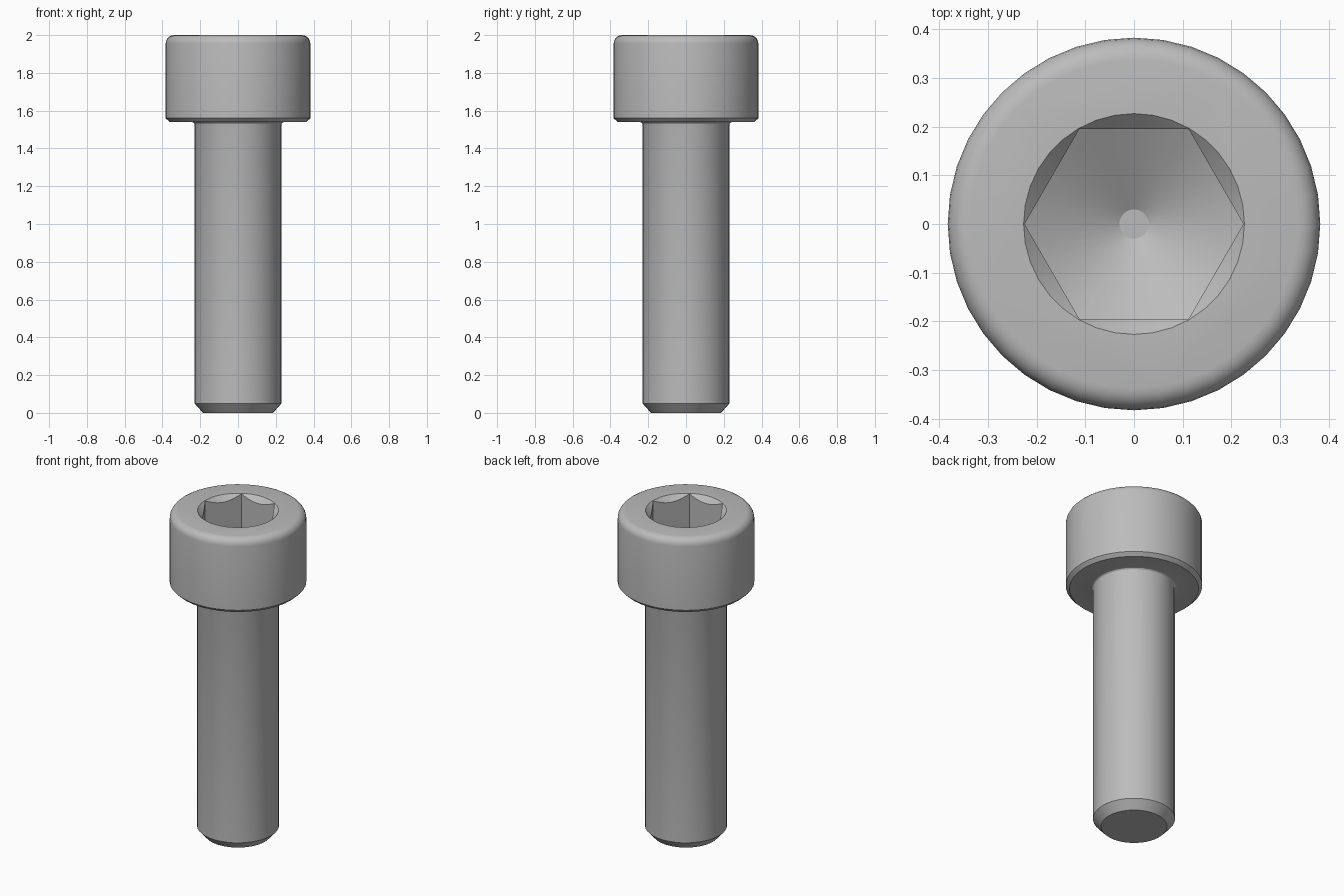
import bpy
import bmesh
from math import pi, sin, cos, radians

cube = bpy.data.objects.get("Cube")
if cube:
    bpy.data.objects.remove(cube)

steel = bpy.data.materials.new("steel grey")
steel.use_nodes = True
GREY = (0.5, 0.5, 0.5, 1)
steel.diffuse_color = GREY
steel.node_tree.nodes["Principled BSDF"].inputs["Base Color"].default_value = GREY


def lathe(name, profile, sides):
    """Closed solid turned around z from (radius, height) pairs, bottom first."""
    bm = bmesh.new()
    rings = [[bm.verts.new((r * cos(2 * pi * i / sides), r * sin(2 * pi * i / sides), z))
              for i in range(sides)] for r, z in profile]
    for low, high in zip(rings, rings[1:]):
        for i in range(sides):
            j = (i + 1) % sides
            bm.faces.new((low[i], low[j], high[j], high[i]))
    bm.faces.new(rings[0][::-1])
    bm.faces.new(rings[-1])
    mesh = bpy.data.meshes.new(name)
    bm.to_mesh(mesh)
    bm.free()
    mesh.materials.append(steel)
    obj = bpy.data.objects.new(name, mesh)
    bpy.context.collection.objects.link(obj)
    return obj


def combine(obj, tool, operation):
    """Apply a boolean and discard the tool."""
    mod = obj.modifiers.new(operation, 'BOOLEAN')
    mod.object, mod.operation, mod.solver = tool, operation, 'EXACT'
    bpy.context.view_layer.objects.active = obj
    bpy.ops.object.modifier_apply(modifier=mod.name)
    bpy.data.objects.remove(tool)


def arc(r, z, radius, start, end, steps=5):
    angles = [radians(start + (end - start) * i / steps) for i in range(steps + 1)]
    return [(r + radius * cos(a), z + radius * sin(a)) for a in angles]


# Screw body: chamfered tip, shank, fillet under the head, rounded head
profile = [(0.185, 0), (0.23, 0.05)]
profile += arc(0.245, 1.525, 0.015, 180, 90, 3)
profile += [(0.362, 1.54), (0.383, 1.56)]
profile += arc(0.338, 1.955, 0.045, 0, 90)
screw = lathe("socket_head_screw", profile, 40)

# Lead-in chamfer around the socket mouth
combine(screw, lathe("mouth_cutter", [(0.01, 1.783), (0.327, 2.1)], 36), 'DIFFERENCE')

# Hexagonal socket with a conical drilled floor
socket = lathe("hex_cutter", [(0.225, 1.5), (0.225, 2.1)], 6)
drill = lathe("drill_cutter", [(0.03, 1.67), (0.3, 1.826), (0.3, 2.2)], 48)
combine(socket, drill, 'INTERSECT')
combine(screw, socket, 'DIFFERENCE')

# Smooth turned surfaces, sharp chamfers and socket edges
bpy.ops.object.select_all(action='DESELECT')
screw.select_set(True)
bpy.context.view_layer.objects.active = screw
bpy.ops.object.shade_smooth_by_angle(angle=radians(28))
